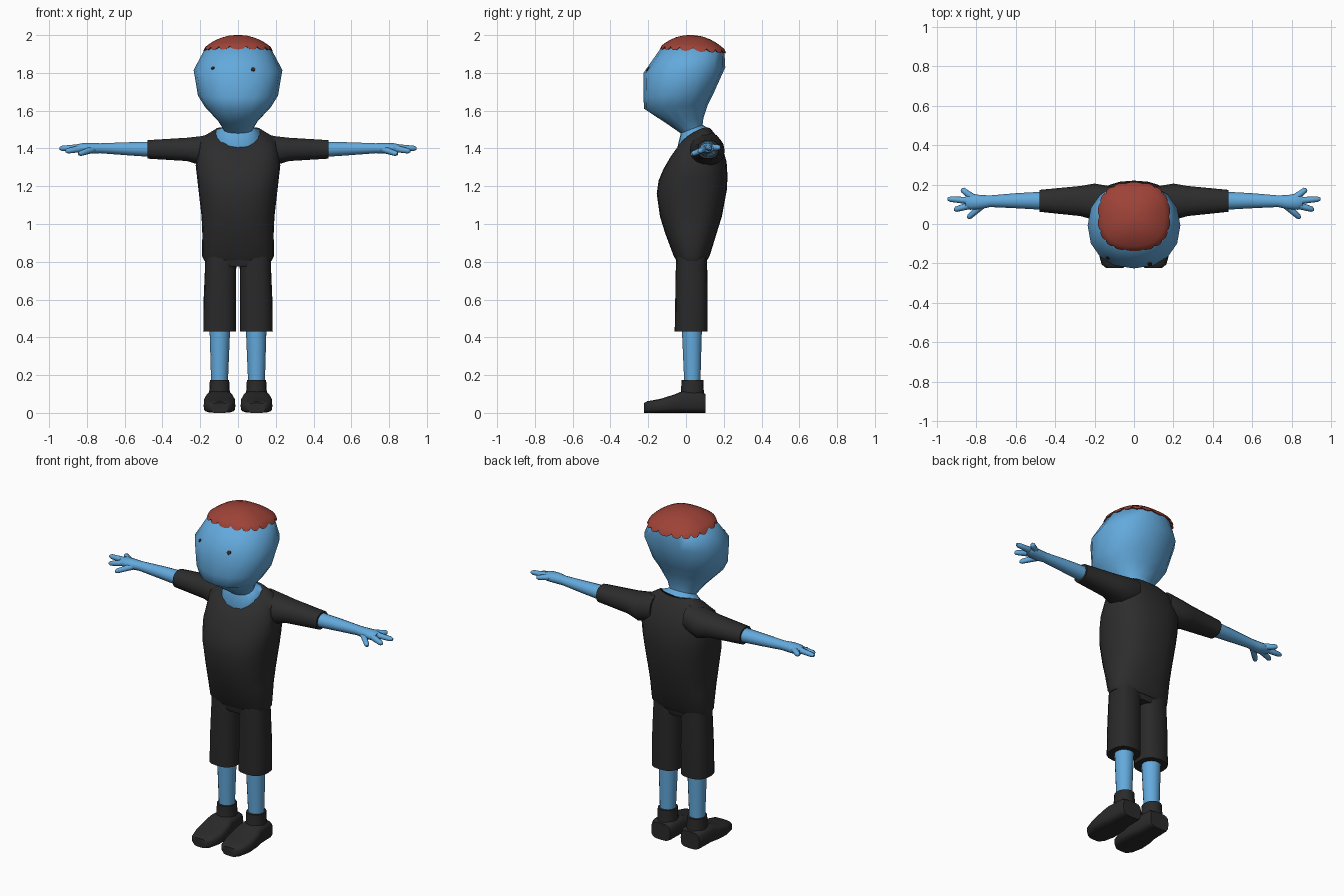
import bpy, bmesh, math
from mathutils import Vector, Matrix
from mathutils.bvhtree import BVHTree

if "Cube" in bpy.data.objects:
    bpy.data.objects.remove(bpy.data.objects["Cube"])


def mat(name, rgb):
    m = bpy.data.materials.new(name)
    m.diffuse_color = (*rgb, 1)
    m.use_nodes = True
    m.node_tree.nodes["Principled BSDF"].inputs["Base Color"].default_value = m.diffuse_color
    return m


SKIN = mat("blue skin", (0.125, 0.40, 0.72))
SHIRT = mat("charcoal shirt", (0.026, 0.026, 0.026))
SHORTS = mat("black shorts", (0.022, 0.022, 0.022))
SHOE = mat("black shoe", (0.023, 0.023, 0.023))
RED = mat("brick red", (0.34, 0.055, 0.038))
EYE = mat("dark eye", (0.03, 0.02, 0.015))


def ell(c, u, v, n=16, e=2.0):
    """Closed superellipse section around c, spanned by u and v."""
    c, u, v = Vector(c), Vector(u), Vector(v)
    p = lambda t: math.copysign(abs(t) ** (2 / e), t)
    return [c + u * p(math.cos(a)) + v * p(math.sin(a))
            for a in (2 * math.pi * i / n for i in range(n))]


def level(yf, zf, yb, zb, rx, lift=0, cx=0, n=16, e=2.2):
    """Body section given by its front point, back point and half width."""
    pts = ell((cx, (yf + yb) / 2, (zf + zb) / 2), (rx, 0, 0),
              (0, (yb - yf) / 2, (zb - zf) / 2), n, e)
    for q in pts:
        q.z += lift * ((q.x - cx) / rx) ** 2
    return pts


def loft(bm, rings):
    loops = [[bm.verts.new(q) for q in r] for r in rings]
    for a, b in zip(loops, loops[1:]):
        for i in range(len(a)):
            j = (i + 1) % len(a)
            bm.faces.new((a[i], a[j], b[j], b[i]))
    bm.faces.new(loops[0][::-1])
    bm.faces.new(loops[-1])


def finish(name, bm, material, mirror=False, angle=50):
    bmesh.ops.recalc_face_normals(bm, faces=bm.faces[:])
    me = bpy.data.meshes.new(name)
    bm.to_mesh(me)
    bm.free()
    me.materials.append(material)
    ob = bpy.data.objects.new(name, me)
    bpy.context.collection.objects.link(ob)
    bpy.ops.object.select_all(action='DESELECT')
    ob.select_set(True)
    bpy.context.view_layer.objects.active = ob
    bpy.ops.object.shade_smooth_by_angle(angle=math.radians(angle))
    if mirror:
        ob.modifiers.new("Mirror", 'MIRROR')
    return ob


# Head and neck
bm = bmesh.new()
loft(bm, [level(*r) for r in (
    (-0.035, 1.36, 0.11, 1.47, 0.115, 0.03),
    (-0.047, 1.40, 0.12, 1.505, 0.118, 0.03),
    (-0.028, 1.48, 0.088, 1.525, 0.078),
    (-0.10, 1.53, 0.092, 1.56, 0.105),
    (-0.222, 1.61, 0.115, 1.63, 0.175),
    (-0.225, 1.67, 0.145, 1.69, 0.212),
    (-0.225, 1.80, 0.208, 1.83, 0.235),
    (-0.130, 1.936, 0.203, 1.915, 0.176),
    (-0.05, 1.955, 0.12, 1.945, 0.09))])
bmesh.ops.recalc_face_normals(bm, faces=bm.faces[:])
head_tree = BVHTree.FromBMesh(bm)
finish("head", bm, SKIN, angle=60)

# Eyes: thin plates laid on the face
for side, x, z, r in (("left", -0.133, 1.825, 0.009), ("right", 0.08, 1.818, 0.012)):
    hit, nrm, _, _ = head_tree.ray_cast(Vector((x, -1, z)), Vector((0, 1, 0)))
    bm = bmesh.new()
    bmesh.ops.create_cone(
        bm, cap_ends=True, segments=8, radius1=r, radius2=r, depth=0.009,
        matrix=Matrix.Translation(hit) @ nrm.to_track_quat('Z', 'Y').to_matrix().to_4x4())
    finish(side + "_eye", bm, EYE, angle=30)

# Cap with a scalloped rim
N, SCALLOPS = 108, 18
rim = level(-0.128, 1.946, 0.203, 1.926, 0.174, n=N, e=2.5)
mid = sum(rim, Vector()) / N


def dome(s, h):
    return [mid + (q - mid) * s + Vector((0, 0, h)) for q in rim]


lip = []
for i, q in enumerate(rim):
    k = abs(math.sin(math.pi * SCALLOPS * i / N)) ** 0.6
    lip.append(mid + (q - mid) * (1.015 + 0.045 * k) - Vector((0, 0, 0.004 + 0.018 * k)))
under = [mid + (q - mid) * 0.95 for q in lip]
bm = bmesh.new()
loft(bm, [under, lip, rim] + [dome(s, 0.064 * (1 - s ** 2.2))
                              for s in (0.9, 0.75, 0.55, 0.3, 0.08)])
finish("cap", bm, RED, angle=45)

# Shirt body
bm = bmesh.new()
loft(bm, [level(*r, n=24, e=2.4) for r in (
    (-0.05, 0.805, 0.11, 0.805, 0.178),
    (-0.065, 0.83, 0.125, 0.83, 0.190),
    (-0.11, 0.95, 0.162, 0.95, 0.189),
    (-0.138, 1.04, 0.19, 1.04, 0.193),
    (-0.155, 1.16, 0.216, 1.18, 0.208),
    (-0.145, 1.23, 0.22, 1.25, 0.216),
    (-0.12, 1.29, 0.215, 1.33, 0.224),
    (-0.085, 1.35, 0.182, 1.44, 0.20, 0.05),
    (-0.052, 1.395, 0.130, 1.505, 0.125, 0.035))])
finish("shirt", bm, SHIRT)


def along_x(x, y0, y1, z0, z1, n=14, e=2.3):
    return ell((x, (y0 + y1) / 2, (z0 + z1) / 2),
               (0, (y1 - y0) / 2, 0), (0, 0, (z1 - z0) / 2), n, e)


# Sleeves
bm = bmesh.new()
loft(bm, [along_x(*r) for r in (
    (0.11, 0.03, 0.19, 1.33, 1.485),
    (0.20, 0.02, 0.205, 1.31, 1.466),
    (0.27, 0.04, 0.193, 1.332, 1.458),
    (0.48, 0.062, 0.173, 1.345, 1.445))])
finish("sleeve", bm, SHIRT, mirror=True)

# Forearm, palm and fingers
bm = bmesh.new()
loft(bm, [along_x(*r, e=2) for r in (
    (0.46, 0.072, 0.164, 1.354, 1.437),
    (0.60, 0.080, 0.156, 1.364, 1.433),
    (0.73, 0.086, 0.145, 1.374, 1.428),
    (0.78, 0.075, 0.147, 1.372, 1.430),
    (0.83, 0.072, 0.155, 1.376, 1.428),
    (0.855, 0.085, 0.145, 1.382, 1.420))])
for base, tip in (((0.82, 0.135, 1.405), (0.875, 0.178, 1.405)),
                  ((0.83, 0.118, 1.405), (0.945, 0.127, 1.400)),
                  ((0.83, 0.095, 1.400), (0.912, 0.072, 1.385)),
                  ((0.77, 0.095, 1.395), (0.843, 0.030, 1.370))):
    a, b = Vector(base), Vector(tip)
    d = (b - a).normalized()
    u = d.cross(Vector((0, 0, 1))).normalized()
    w = d.cross(u)
    loft(bm, [ell(a.lerp(b, t), u * r, w * r, 8)
              for t, r in ((0, 0.019), (0.5, 0.016), (0.88, 0.014), (1, 0.007))])
finish("arm", bm, SKIN, mirror=True, angle=60)

# Shorts: hips and trouser legs
bm = bmesh.new()
loft(bm, [level(-0.045, 0.775, 0.10, 0.775, 0.13, n=20),
          level(-0.055, 0.82, 0.112, 0.82, 0.172, n=20, e=2.4),
          level(-0.055, 0.90, 0.112, 0.90, 0.17, n=20)])
finish("hips", bm, SHORTS)
bm = bmesh.new()
loft(bm, [level(yf, z, yb, z, rx, cx=cx, n=16, e=2.5) for z, yf, yb, rx, cx in (
    (0.43, -0.06, 0.115, 0.087, 0.097),
    (0.60, -0.057, 0.115, 0.086, 0.096),
    (0.74, -0.055, 0.113, 0.083, 0.093),
    (0.84, -0.05, 0.11, 0.083, 0.09))])
finish("shorts_leg", bm, SHORTS, mirror=True)

# Lower legs
bm = bmesh.new()
loft(bm, [level(-0.010, 0.15, 0.077, 0.15, 0.044, cx=0.098, n=14, e=2),
          level(-0.024, 0.46, 0.086, 0.46, 0.055, cx=0.096, n=14, e=2)])
finish("lower_leg", bm, SKIN, mirror=True)

# Shoes: sections along y, plus an ankle cuff
bm = bmesh.new()
loft(bm, [ell((0.098, y, h / 2), (w, 0, 0), (0, 0, h / 2), 20, 3.6) for y, w, h in (
    (-0.222, 0.045, 0.052), (-0.205, 0.066, 0.062), (-0.14, 0.084, 0.073),
    (-0.06, 0.083, 0.098), (-0.02, 0.074, 0.115), (0.08, 0.070, 0.112),
    (0.102, 0.062, 0.10))])
loft(bm, [level(-0.035, 0.07, 0.098, 0.07, 0.06, cx=0.098),
          level(-0.026, 0.12, 0.094, 0.12, 0.054, cx=0.098),
          level(-0.024, 0.175, 0.092, 0.175, 0.051, cx=0.098)])
finish("shoe", bm, SHOE, mirror=True, angle=40)
